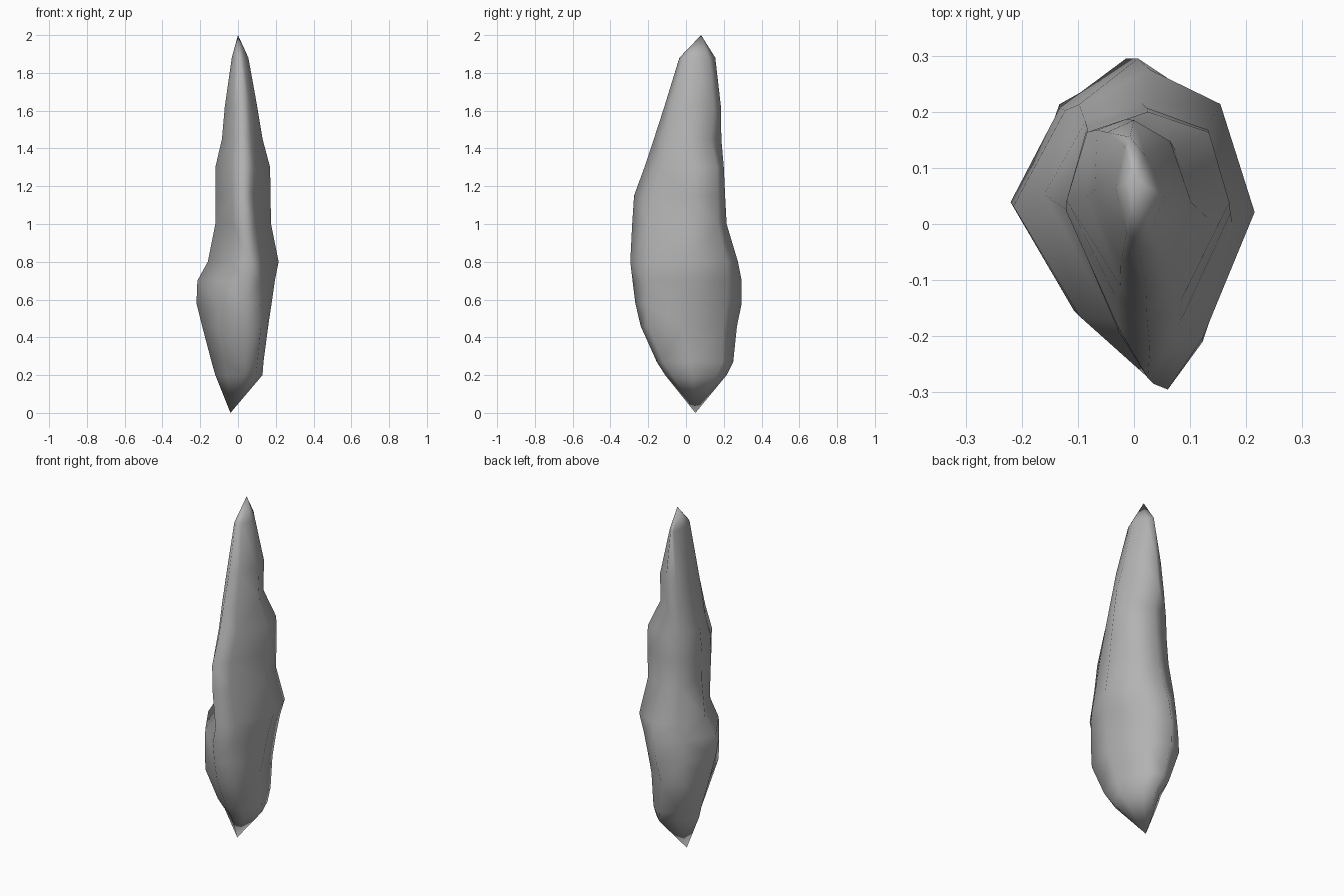
import bpy, bmesh, math
from mathutils import Vector

if "Cube" in bpy.data.objects:
    bpy.data.objects.remove(bpy.data.objects["Cube"])

# Each level: height, then the reach of the cross-section in 8 directions (0, 45, ... 315 degrees)
LEVELS = [
    (0.20, .130, .170, .215, .140, .120, .070, .110, .120),
    (0.27, .135, .190, .250, .190, .140, .110, .155, .160),
    (0.46, .160, .200, .270, .245, .190, .182, .240, .230),
    (0.58, .178, .220, .295, .240, .220, .185, .268, .235),
    (0.70, .195, .240, .295, .230, .215, .185, .283, .235),
    (0.80, .215, .260, .275, .220, .160, .145, .295, .230),
    (1.00, .175, .210, .215, .190, .120, .155, .285, .205),
    (1.15, .172, .212, .207, .180, .120, .150, .275, .185),
    (1.30, .170, .210, .200, .175, .120, .115, .220, .155),
    (1.45, .130, .145, .187, .165, .085, .095, .170, .128),
    (1.62, .102, .150, .185, .150, .070, .065, .115, .095),
    (1.88, .055, .100, .155, .110, .033, .020, .035, .030),
]


def section(z, reach):
    """Octagon whose corners touch the eight outline lines at this height."""
    n = len(reach)
    corners = []
    for i in range(n):
        a, b = math.tau * i / n, math.tau * (i + 1) / n
        p, q, d = reach[i], reach[(i + 1) % n], math.sin(b - a)
        corners.append(Vector(((p * math.sin(b) - q * math.sin(a)) / d,
                               (q * math.cos(a) - p * math.cos(b)) / d, z)))
    return [(corners[i - 1] + corners[i]) / 2 for i in range(n)]


# Irregular stone shard: stacked sections closed by a point at each end
bm = bmesh.new()
rings = [[bm.verts.new(p) for p in section(l[0], l[1:])] for l in LEVELS]
for low, high in zip(rings, rings[1:]):
    for i in range(8):
        j = (i + 1) % 8
        bm.faces.new((low[i], low[j], high[j], high[i]))
for ring, tip in ((rings[0], (-.04, .05, 0)), (rings[-1], (0, .08, 2))):
    point = bm.verts.new(tip)
    for i in range(8):
        bm.faces.new((ring[i], ring[(i + 1) % 8], point))
bmesh.ops.triangulate(bm, faces=bm.faces[:])
bmesh.ops.recalc_face_normals(bm, faces=bm.faces[:])
for face in bm.faces:
    face.smooth = True

mesh = bpy.data.meshes.new("stone_shard")
bm.to_mesh(mesh)
bm.free()
shard = bpy.data.objects.new("stone_shard", mesh)
bpy.context.collection.objects.link(shard)

# Dark grey stone
stone = bpy.data.materials.new("dark_stone")
stone.diffuse_color = (0.45, 0.45, 0.45, 1)
stone.use_nodes = True
stone.node_tree.nodes["Principled BSDF"].inputs["Base Color"].default_value = stone.diffuse_color
mesh.materials.append(stone)
